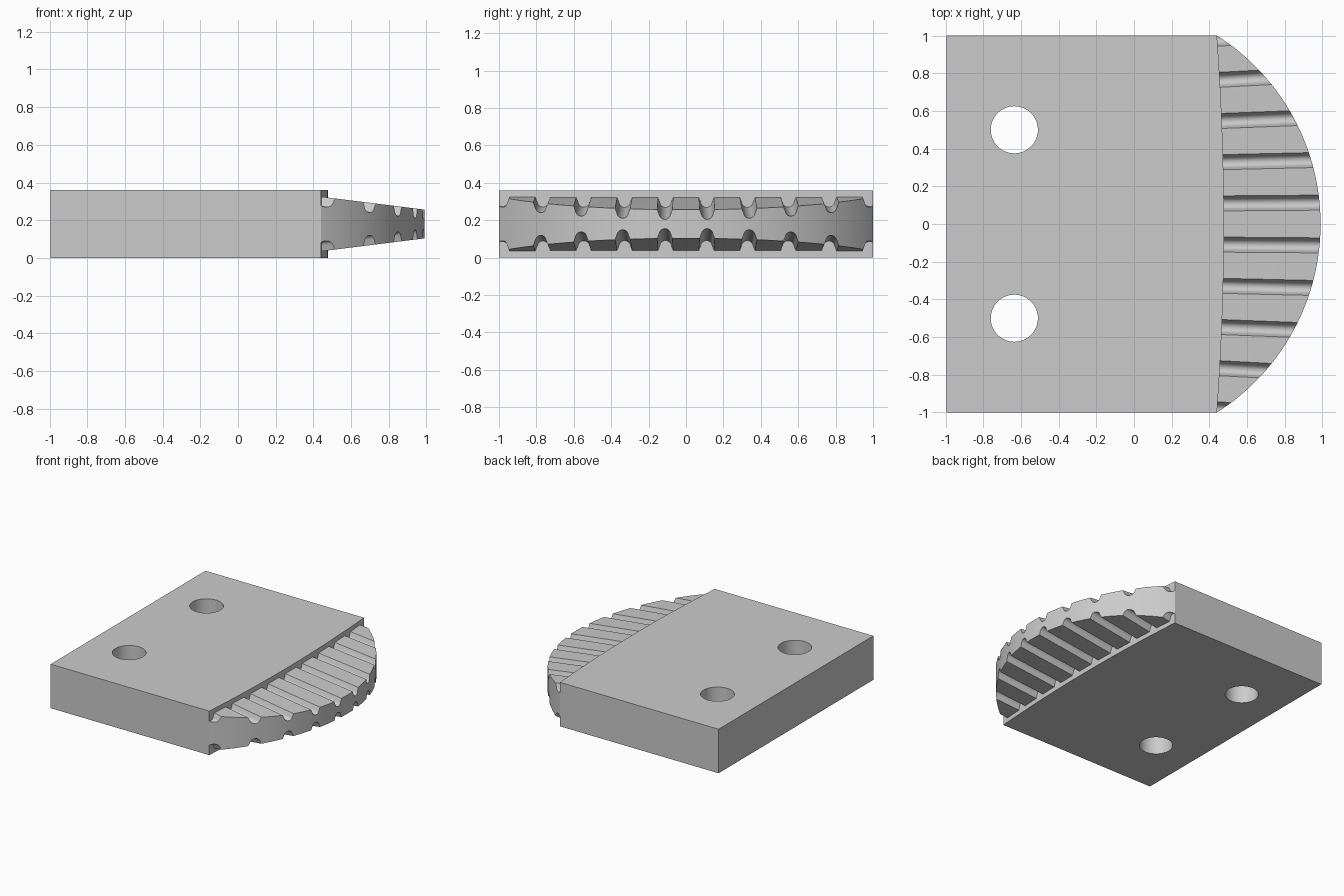
import bpy, bmesh, math
from mathutils import Matrix, Vector

if "Cube" in bpy.data.objects:
    bpy.data.objects.remove(bpy.data.objects["Cube"])

THICK = 0.36
MID = THICK / 2
SLOPE = 0.125          # fall of the gripping faces towards the nose
EDGE_X = 0.44          # corner shared by plate and nose

steel = bpy.data.materials.new("steel_grey")
steel.use_nodes = True
steel.diffuse_color = (0.6, 0.6, 0.6, 1)
steel.node_tree.nodes["Principled BSDF"].inputs["Base Color"].default_value = (0.6, 0.6, 0.6, 1)


def arc(sagitta, steps):
    """Arc bulging to +x between the two plate corners."""
    r = (1 + sagitta ** 2) / (2 * sagitta)
    half = math.asin(1 / r)
    cx = EDGE_X + sagitta - r
    return [(cx + r * math.cos(a), r * math.sin(a))
            for a in (half * (2 * i / steps - 1) for i in range(steps + 1))]


def add_prism(bm, low, high):
    """Solid between two matching outlines."""
    a = [bm.verts.new(p) for p in low]
    b = [bm.verts.new(p) for p in high]
    bm.faces.new(a[::-1])
    bm.faces.new(b)
    for i in range(len(a)):
        j = (i + 1) % len(a)
        bm.faces.new((a[i], a[j], b[j], b[i]))


def make_object(name, bm):
    bmesh.ops.recalc_face_normals(bm, faces=bm.faces)
    mesh = bpy.data.meshes.new(name)
    bm.to_mesh(mesh)
    bm.free()
    mesh.materials.append(steel)
    ob = bpy.data.objects.new(name, mesh)
    bpy.context.collection.objects.link(ob)
    return ob


def cut(ob, cutter):
    mod = ob.modifiers.new("cut", 'BOOLEAN')
    mod.operation = 'DIFFERENCE'
    mod.solver = 'EXACT'
    mod.object = cutter
    bpy.ops.object.select_all(action='DESELECT')
    bpy.context.view_layer.objects.active = ob
    ob.select_set(True)
    bpy.ops.object.modifier_apply(modifier=mod.name)
    bpy.data.objects.remove(cutter)
    bpy.ops.object.shade_smooth_by_angle(angle=math.radians(25))


# Mounting plate with a slightly bowed front edge
bm = bmesh.new()
outline = [(-0.995, 1), (-0.995, -1)] + arc(0.037, 24)
add_prism(bm, [(x, y, 0) for x, y in outline], [(x, y, THICK) for x, y in outline])
plate = make_object("mounting_plate", bm)

# Two bolt holes
bm = bmesh.new()
for y in (-0.5, 0.5):
    bmesh.ops.create_cone(bm, cap_ends=True, segments=64, radius1=0.125, radius2=0.125,
                          depth=1, matrix=Matrix.Translation((-0.635, y, MID)))
cut(plate, make_object("hole_cutter", bm))


# Rounded, tapering nose; its back end is buried in the plate
def face_height(x):
    return 0.14 - SLOPE * (x - 0.48)


bm = bmesh.new()
outline = [(0.4, 0.998), (0.4, -0.998)] + arc(0.55, 64)
add_prism(bm, [(x, y, MID - face_height(x)) for x, y in outline],
          [(x, y, MID + face_height(x)) for x, y in outline])
nose = make_object("gripping_nose", bm)

# Round-bottomed flared grooves, fanning out a little, on both gripping faces
profile = [(0.062, 0.04), (0.04, 0)]
profile += [(0.03 * math.cos(a), -0.022 - 0.03 * math.sin(a))
            for a in (math.radians(15 + 15 * i) for i in range(11))]
profile += [(-0.04, 0), (-0.062, 0.04)]

bm = bmesh.new()
for side in (-1, 1):
    for i in range(10):
        y0 = 0.219 * (i - 4.5)
        ends = []
        for x in (0.3, 1.2):
            y = y0 + 0.07 * y0 * (x - 0.48)
            ends.append([Vector((x, y + v, MID + side * (face_height(x) + w)))
                         for v, w in profile])
        add_prism(bm, *ends)
cut(nose, make_object("groove_cutter", bm))
